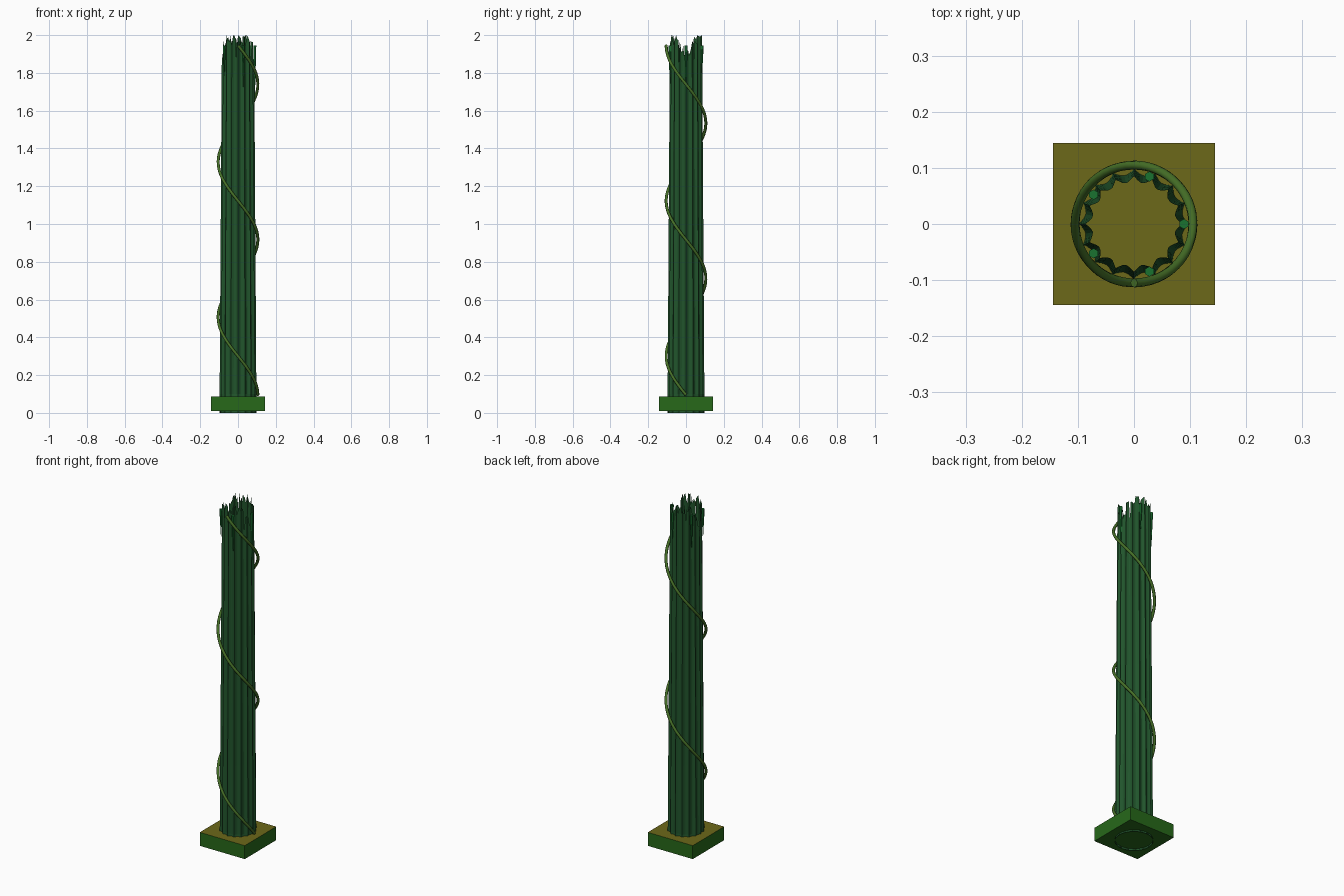
import bpy, bmesh, math, random

if "Cube" in bpy.data.objects:
    bpy.data.objects.remove(bpy.data.objects["Cube"])

random.seed(4)


def material(name, color):
    m = bpy.data.materials.new(name)
    m.diffuse_color = (*color, 1)
    m.use_nodes = True
    m.node_tree.nodes["Principled BSDF"].inputs["Base Color"].default_value = m.diffuse_color
    return m


def finish(bm, name, mats, smooth=False):
    me = bpy.data.meshes.new(name)
    bm.to_mesh(me)
    bm.free()
    ob = bpy.data.objects.new(name, me)
    bpy.context.collection.objects.link(ob)
    for m in mats:
        me.materials.append(m)
    for p in me.polygons:
        p.use_smooth = smooth
    return ob


stone = material("dark_green_stone", (0.015, 0.09, 0.025))
olive = material("olive_stone", (0.15, 0.14, 0.01))
green = material("green_stone", (0.02, 0.14, 0.01))
vine_green = material("vine_green", (0.06, 0.16, 0.02))
moss_green = material("moss_green", (0.01, 0.17, 0.03))

# Square plinth: olive top, green sides and underside
bm = bmesh.new()
bmesh.ops.create_cube(bm, size=1)
for v in bm.verts:
    v.co = (v.co.x * 0.288, v.co.y * 0.288, v.co.z * 0.078 + 0.049)
bm.normal_update()
for f in bm.faces:
    f.material_index = 0 if f.normal.z > 0.5 else 1
finish(bm, "plinth", [olive, green])

# Open fluted shaft, tapering upward, with a broken jagged rim
FLUTES, STEPS = 16, 6
N = FLUTES * STEPS
rows = [0, 0.1, 0.5, 1.0, 1.4, 1.75, 1.0]   # last row is replaced by the rim
rim = []
for i in range(N):
    a = 2 * math.pi * i / N
    h = 1.89 + 0.085 * min(1, 1.5 * abs(math.sin(a)))
    rim.append(min(2.0, h + random.uniform(-0.03, 0.03)))
for i in (9, 33, 52, 70, 76, 88):           # deeper cracks
    rim[i] -= 0.09
rim[28] = rim[67] = 2.0
bm = bmesh.new()
rings = []
for r, z0 in enumerate(rows):
    ring = []
    for i in range(N):
        a = 2 * math.pi * i / N
        z = rim[i] if r == len(rows) - 1 else z0
        radius = 0.098 - 0.0065 * z
        depth = 0.0 if z < 0.05 else 0.011
        radius -= depth * abs(math.sin(a * FLUTES / 2))
        ring.append(bm.verts.new((radius * math.cos(a), radius * math.sin(a), z)))
    rings.append(ring)
for low, high in zip(rings, rings[1:]):
    for i in range(N):
        j = (i + 1) % N
        bm.faces.new((low[i], low[j], high[j], high[i]))
finish(bm, "fluted_shaft", [stone])

# Vine winding clockwise up the shaft
TURNS, COUNT = 2.25, 110
cu = bpy.data.curves.new("vine", "CURVE")
cu.dimensions = "3D"
cu.bevel_depth = 0.008
cu.bevel_resolution = 2
cu.use_fill_caps = True
sp = cu.splines.new("POLY")
sp.points.add(COUNT - 1)
for k, p in enumerate(sp.points):
    t = k / (COUNT - 1)
    a = -2 * math.pi * TURNS * t
    p.co = (0.105 * math.cos(a), 0.105 * math.sin(a), 0.095 + 1.85 * t, 1)
cu.materials.append(vine_green)
vine = bpy.data.objects.new("vine", cu)
bpy.context.collection.objects.link(vine)

# Pointed strands of moss hanging around the rim
for k, length in enumerate((0.28, 0.16, 0.2, 0.17, 0.22)):
    a = 2 * math.pi * k / 5
    bm = bmesh.new()
    bmesh.ops.create_cone(bm, cap_ends=True, segments=6, radius1=0.0005,
                          radius2=0.009, depth=length)
    bmesh.ops.translate(bm, verts=bm.verts, vec=(
        0.089 * math.cos(a), 0.089 * math.sin(a), 1.945 - length / 2))
    finish(bm, f"moss_strand_{k + 1}", [moss_green])
